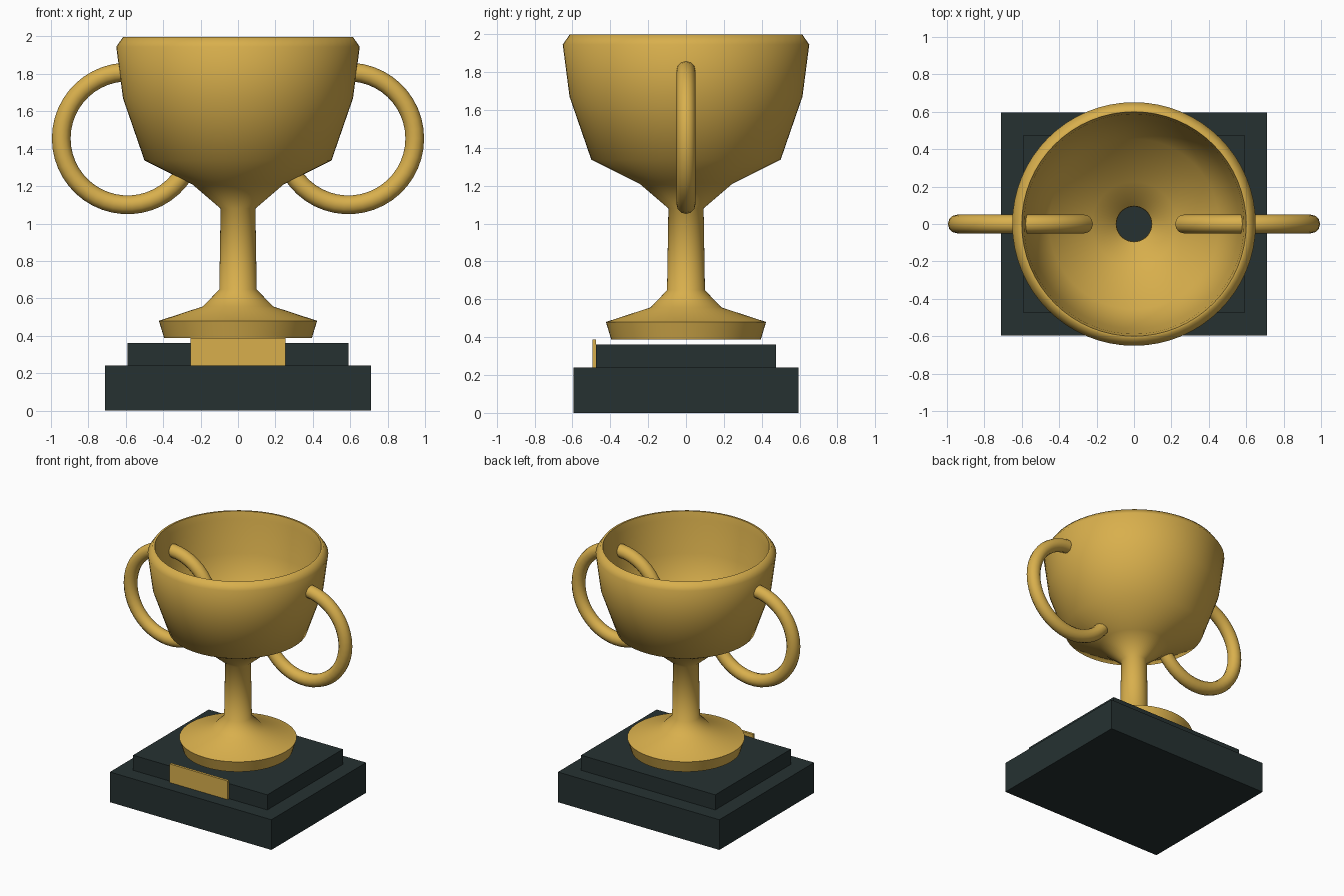
import bpy
import bmesh
import math

if "Cube" in bpy.data.objects:
    bpy.data.objects.remove(bpy.data.objects["Cube"], do_unlink=True)


def material(name, colour):
    mat = bpy.data.materials.new(name)
    mat.use_nodes = True
    mat.diffuse_color = (*colour, 1)
    mat.node_tree.nodes["Principled BSDF"].inputs["Base Color"].default_value = (*colour, 1)
    return mat


gold = material("gold", (0.69, 0.43, 0.073))
dark = material("dark_slate", (0.019, 0.031, 0.031))


def add_object(name, bm, mat, smooth_angle=None):
    mesh = bpy.data.meshes.new(name)
    bm.to_mesh(mesh)
    bm.free()
    mesh.materials.append(mat)
    obj = bpy.data.objects.new(name, mesh)
    bpy.context.collection.objects.link(obj)
    if smooth_angle:
        bpy.ops.object.select_all(action='DESELECT')
        obj.select_set(True)
        bpy.context.view_layer.objects.active = obj
        bpy.ops.object.shade_smooth_by_angle(angle=math.radians(smooth_angle))
    return obj


def box(name, low, high, mat):
    bm = bmesh.new()
    bmesh.ops.create_cube(bm, size=1)
    for v in bm.verts:
        v.co = [(a + b) / 2 + c * (b - a) for a, b, c in zip(low, high, v.co)]
    add_object(name, bm, mat)


def lathe(name, profile, mat, sides=64):
    bm = bmesh.new()
    verts = [bm.verts.new((r, 0, z)) for r, z in profile]
    edges = [bm.edges.new(pair) for pair in zip(verts, verts[1:])]
    bmesh.ops.spin(bm, geom=verts + edges, axis=(0, 0, 1), cent=(0, 0, 0),
                   angle=math.tau, steps=sides)
    bmesh.ops.remove_doubles(bm, verts=bm.verts, dist=0.0005)
    bmesh.ops.recalc_face_normals(bm, faces=bm.faces)
    # the lowest band must face away from the axis
    band = min(bm.faces, key=lambda f: f.calc_center_median().z)
    centre = band.calc_center_median()
    if band.normal.x * centre.x + band.normal.y * centre.y < 0:
        bmesh.ops.reverse_faces(bm, faces=bm.faces)
    add_object(name, bm, mat, 60)


def handle(name, side, mat, centre=(0.59, 1.455), radius=0.355, tube=0.05,
           gap=24, steps=40, sides=12):
    # ring that stops just inside the bowl wall
    bm = bmesh.new()
    rings = []
    for i in range(steps + 1):
        a = math.radians(180 - gap - (360 - 2 * gap) * i / steps)
        ring = []
        for j in range(sides):
            b = math.tau * j / sides
            r = radius + tube * math.cos(b)
            ring.append(bm.verts.new((side * (centre[0] + r * math.cos(a)),
                                      tube * math.sin(b),
                                      centre[1] + r * math.sin(a))))
        rings.append(ring)
    for p, q in zip(rings, rings[1:]):
        for j in range(sides):
            k = (j + 1) % sides
            bm.faces.new((p[j], p[k], q[k], q[j]))
    bm.faces.new(rings[0])
    bm.faces.new(rings[-1])
    bmesh.ops.recalc_face_normals(bm, faces=bm.faces)
    add_object(name, bm, mat, 60)


# stepped plinth and name plate
box("plinth_lower", (-0.71, -0.595, 0), (0.71, 0.595, 0.24), dark)
box("plinth_upper", (-0.59, -0.475, 0.24), (0.59, 0.475, 0.36), dark)
box("front_plate", (-0.255, -0.495, 0.24), (0.255, -0.475, 0.388), gold)

# foot, hollow stem, bowl, rim and bowl inside in one profile
outside = [(0.395, 0.388), (0.423, 0.48), (0.187, 0.557), (0.1, 0.648),
           (0.093, 1.08), (0.245, 1.21), (0.5, 1.337), (0.615, 1.67),
           (0.651, 1.945), (0.615, 1.997)]
inside = [(0.6, 1.997), (0.588, 1.94), (0.56, 1.68), (0.455, 1.375),
          (0.225, 1.255), (0.095, 1.12)]
lathe("cup", outside + inside, gold)

# side handles
handle("left_handle", 1, gold)
handle("right_handle", -1, gold)
